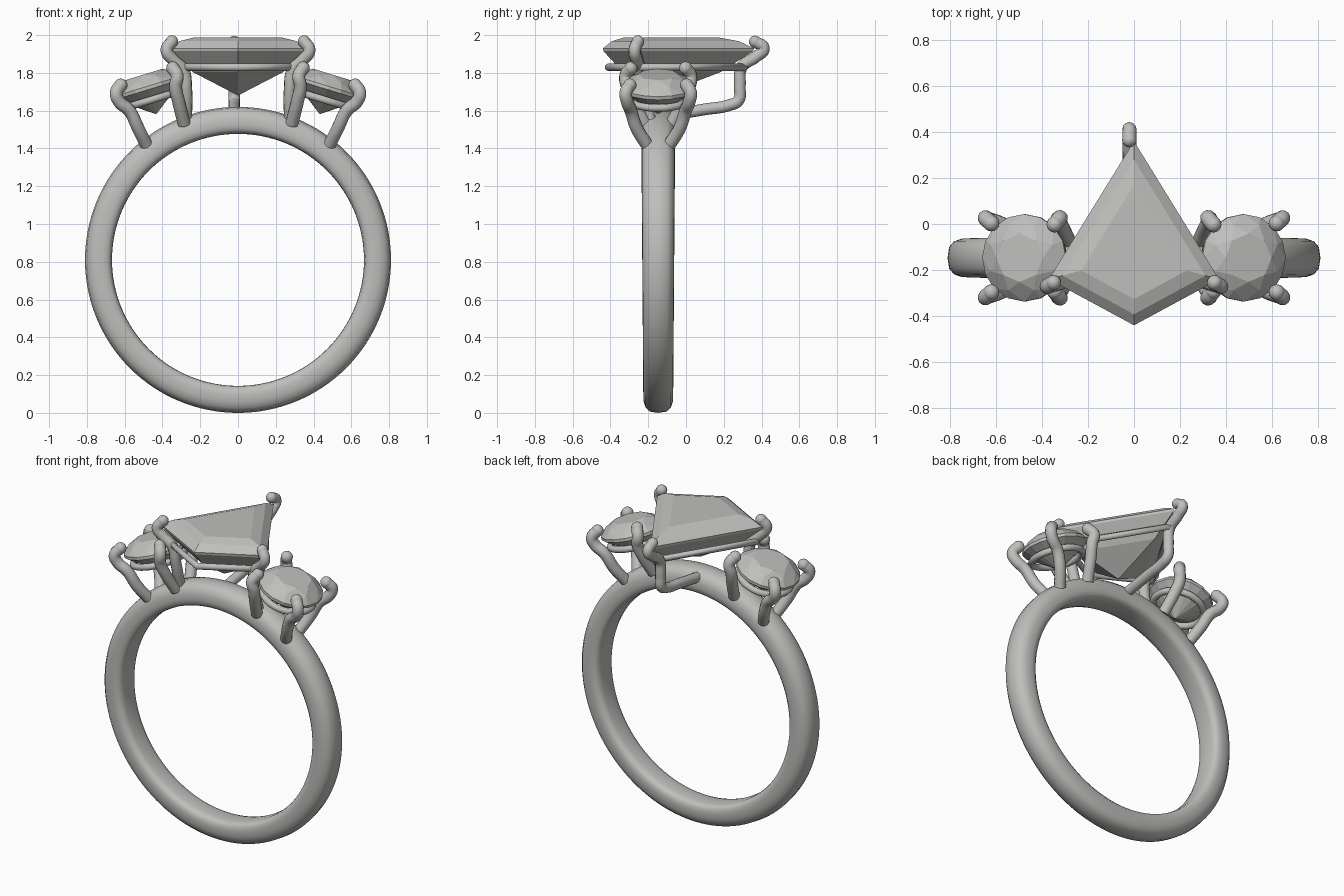
import bpy, bmesh, math
from mathutils import Matrix, Vector

cube = bpy.data.objects.get("Cube")
if cube:
    bpy.data.objects.remove(cube, do_unlink=True)

MID = -0.147      # depth of the band's centre plane
BAND_Z = 0.81     # height of the band's centre

silver = bpy.data.materials.new("silver_grey")
silver.use_nodes = True
color = (0.52, 0.52, 0.505, 1)
silver.diffuse_color = color
silver.node_tree.nodes["Principled BSDF"].inputs["Base Color"].default_value = color


def finish(name, bm, smooth=False):
    bmesh.ops.recalc_face_normals(bm, faces=bm.faces)
    mesh = bpy.data.meshes.new(name)
    bm.to_mesh(mesh)
    bm.free()
    mesh.materials.append(silver)
    for poly in mesh.polygons:
        poly.use_smooth = smooth
    obj = bpy.data.objects.new(name, mesh)
    bpy.context.collection.objects.link(obj)
    return obj


def wire(name, points, radius, closed=False, curved=True, ball=False):
    """Round wire along points, with an optional ball on its first end."""
    curve = bpy.data.curves.new(name, 'CURVE')
    curve.dimensions = '3D'
    curve.bevel_depth = radius
    curve.bevel_resolution = 4
    curve.resolution_u = 8
    curve.use_fill_caps = True
    spline = curve.splines.new('BEZIER')
    spline.bezier_points.add(len(points) - 1)
    for knot, co in zip(spline.bezier_points, points):
        knot.co = co
        kind = 'AUTO' if curved else 'VECTOR'
        knot.handle_left_type = knot.handle_right_type = kind
    spline.use_cyclic_u = closed
    temp = bpy.data.objects.new(name + "_path", curve)
    bpy.context.collection.objects.link(temp)
    bpy.context.view_layer.update()
    mesh = bpy.data.meshes.new_from_object(
        temp.evaluated_get(bpy.context.evaluated_depsgraph_get()))
    bm = bmesh.new()
    bm.from_mesh(mesh)
    bpy.data.objects.remove(temp, do_unlink=True)
    bpy.data.curves.remove(curve)
    bpy.data.meshes.remove(mesh)
    if ball:
        bmesh.ops.create_uvsphere(bm, u_segments=16, v_segments=10, radius=radius * 1.03,
                                  matrix=Matrix.Translation(points[0]))
    return finish(name, bm, smooth=True)


def gem(name, points, matrix=Matrix()):
    """Faceted stone: convex hull of its corner points."""
    bm = bmesh.new()
    for p in points:
        bm.verts.new(matrix @ Vector(p))
    bmesh.ops.convex_hull(bm, input=bm.verts)
    bmesh.ops.dissolve_limit(bm, angle_limit=0.01, verts=bm.verts, edges=bm.edges)
    return finish(name, bm)


def circle(count, radius, height, turn=0.0):
    angles = [2 * math.pi * (i + turn) / count for i in range(count)]
    return [(radius * math.cos(a), radius * math.sin(a), height) for a in angles]


# Band: rounded profile (radius, half width) spun about the y axis
half = [(0.667, 0.0), (0.668, 0.045), (0.674, 0.072), (0.69, 0.086), (0.715, 0.09),
        (0.75, 0.088), (0.782, 0.076), (0.803, 0.05), (0.81, 0.0)]
profile = half + [(r, -w) for r, w in reversed(half[1:-1])]
bm = bmesh.new()
loops = []
STEPS = 128
for i in range(STEPS):
    a = 2 * math.pi * i / STEPS
    taper = 0.94 + 0.06 * math.sin(a)      # slimmer at the bottom
    loops.append([bm.verts.new((r * math.cos(a), MID + w * taper, BAND_Z + r * math.sin(a)))
                  for r, w in profile])
for i in range(STEPS):
    for j in range(len(profile)):
        k = (j + 1) % len(profile)
        n = (i + 1) % STEPS
        bm.faces.new((loops[i][j], loops[i][k], loops[n][k], loops[n][j]))
finish("band", bm, smooth=True)


# Centre stone: kite outline inset in steps toward its incentre
KITE_Y = -0.14


def kite(scale, z):
    corners = [(0, 0.50), (0.37, -0.10), (0, -0.30), (-0.37, -0.10)]
    return [(x * scale, KITE_Y + y * scale, z) for x, y in corners]


gem("centre_stone", kite(0.62, 1.988) + kite(0.84, 1.968) + kite(1, 1.93) + kite(0.99, 1.915)
    + kite(0.65, 1.805) + [(0, KITE_Y, 1.68)])
wire("centre_rail", kite(0.9, 1.83), 0.02, closed=True, curved=False)

# Back prong: hooks over the rear point and runs forward to the band
back = [(0.365, 1.965), (0.412, 1.93), (0.37, 1.885), (0.295, 1.83), (0.285, 1.73),
        (0.278, 1.655), (0.225, 1.628), (0.1, 1.607), (-0.09, 1.575)]
wire("back_prong", [(-0.02, y, z) for y, z in back], 0.031, ball=True)

# Paired parts on both sides
outer_prong = [(0.62, 0.15, 1.735), (0.645, 0.172, 1.695), (0.63, 0.165, 1.65),
               (0.575, 0.145, 1.60), (0.53, 0.115, 1.51), (0.485, 0.06, 1.42)]
inner_prong = [(0.345, 0.145, 1.825), (0.322, 0.172, 1.785), (0.33, 0.165, 1.73),
               (0.315, 0.135, 1.65), (0.285, 0.07, 1.53)]
front_prong = [(0.35, -0.255, 1.966), (0.378, -0.272, 1.92), (0.345, -0.262, 1.87),
               (0.29, -0.245, 1.815), (0.275, -0.235, 1.72), (0.275, -0.19, 1.55)]
round_cut = (circle(8, 0.105, 0.075) + circle(8, 0.152, 0.048, 0.5)
             + circle(16, 0.19, 0.01) + circle(16, 0.19, -0.008)
             + [(0, 0, -0.145)])

for side, s in (("left", 1), ("right", -1)):
    # Round stone leaning outward, with a ring under it
    lean = (Matrix.Translation((s * 0.475, MID, 1.72))
            @ Matrix.Rotation(s * math.radians(17), 4, 'Y'))
    gem(side + "_stone", round_cut, lean)
    wire(side + "_stone_ring", [lean @ Vector(p) for p in circle(12, 0.15, -0.065)],
         0.02, closed=True)
    # Four prongs around it
    for end, d in (("front", -1), ("back", 1)):
        for place, path in (("outer", outer_prong), ("inner", inner_prong)):
            wire(f"{side}_{end}_{place}_prong",
                 [(s * x, MID + d * y, z) for x, y, z in path], 0.034, ball=True)
    # Prong for the centre stone's side corner
    wire(side + "_centre_prong", [(s * x, y, z) for x, y, z in front_prong], 0.032, ball=True)
